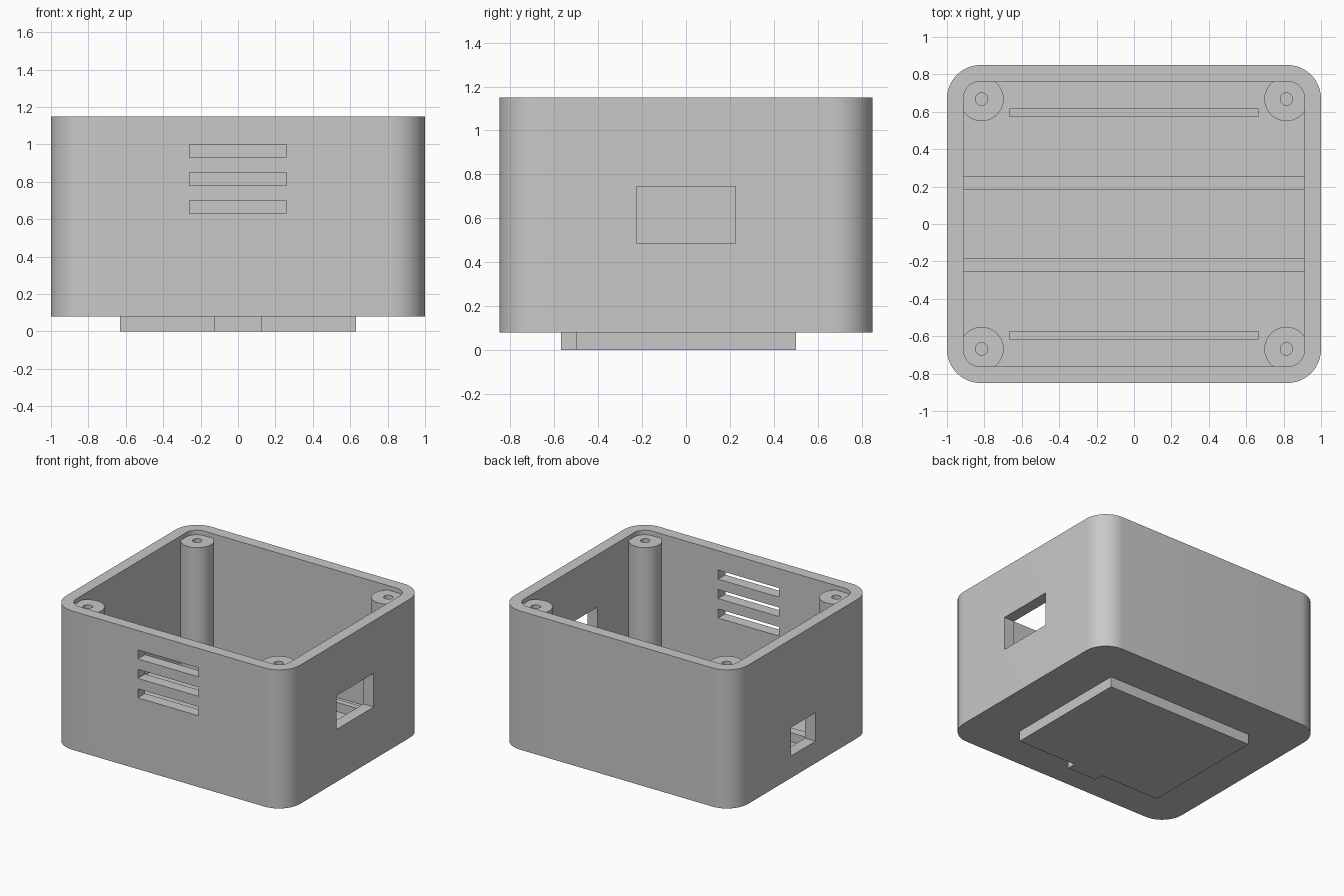
import bpy, bmesh, math
from mathutils import Vector

old = bpy.data.objects.get("Cube")
if old:
    bpy.data.objects.remove(old, do_unlink=True)

# Single plastic colour
grey = bpy.data.materials.new("grey plastic")
grey.use_nodes = True
COLOUR = (0.58, 0.58, 0.58, 1)
grey.diffuse_color = COLOUR
grey.node_tree.nodes["Principled BSDF"].inputs["Base Color"].default_value = COLOUR

BASE, FLOOR, RIM = 0.08, 0.17, 1.15


def finish(bm, name):
    bmesh.ops.recalc_face_normals(bm, faces=bm.faces)
    mesh = bpy.data.meshes.new(name)
    bm.to_mesh(mesh)
    bm.free()
    mesh.materials.append(grey)
    obj = bpy.data.objects.new(name, mesh)
    bpy.context.collection.objects.link(obj)
    return obj


def activate(obj):
    bpy.ops.object.select_all(action='DESELECT')
    obj.select_set(True)
    bpy.context.view_layer.objects.active = obj


def smooth(obj):
    activate(obj)
    bpy.ops.object.shade_smooth_by_angle(angle=math.radians(30))


def prism(name, outline, z0, z1):
    bm = bmesh.new()
    face = bm.faces.new([bm.verts.new((x, y, z0)) for x, y in outline])
    top = bmesh.ops.extrude_face_region(bm, geom=[face])["geom"]
    bmesh.ops.translate(bm, vec=(0, 0, z1 - z0),
                        verts=[v for v in top if isinstance(v, bmesh.types.BMVert)])
    return finish(bm, name)


def rounded_rect(hx, hy, r, steps=12):
    points = []
    for quarter, (sx, sy) in enumerate([(1, 1), (-1, 1), (-1, -1), (1, -1)]):
        for i in range(steps + 1):
            a = math.pi / 2 * (quarter + i / steps)
            points.append((sx * (hx - r) + r * math.cos(a), sy * (hy - r) + r * math.sin(a)))
    return points


def block(name, x0, x1, y0, y1, z0, z1):
    return prism(name, [(x0, y0), (x1, y0), (x1, y1), (x0, y1)], z0, z1)


def cut(obj, cutter):
    cutter.hide_render = True
    activate(obj)
    mod = obj.modifiers.new("cut", 'BOOLEAN')
    mod.operation, mod.solver, mod.object = 'DIFFERENCE', 'EXACT', cutter
    bpy.ops.object.modifier_apply(modifier=mod.name)
    bpy.data.objects.remove(cutter, do_unlink=True)


# Open-topped case with rounded corners
case = prism("case_shell", rounded_rect(1, 0.85, 0.18), BASE, RIM)
cut(case, prism("cavity", rounded_rect(0.912, 0.762, 0.09), FLOOR, RIM + 0.2))

# Three front vents, a large port on one side and a small one on the other
for z in (0.63, 0.78, 0.93):
    cut(case, block("vent", -0.26, 0.26, -1, -0.7, z, z + 0.07))
cut(case, block("large_port", 0.8, 1.1, -0.225, 0.225, 0.485, 0.745))
cut(case, block("small_port", -1.1, -0.8, -0.15, 0.15, 0.25, 0.47))
smooth(case)

# Raised foot plate with a front key tab
prism("foot_plate", [(-0.63, -0.5), (-0.125, -0.5), (-0.125, -0.57), (0.125, -0.57),
                     (0.125, -0.5), (0.63, -0.5), (0.63, 0.5), (-0.63, 0.5)], 0, BASE)


# Corner screw posts, turned from a profile with a blind hole
def screw_post(name, x, y, radius=0.118, hole=0.033, top=1.115, depth=0.6):
    profile = [(0, FLOOR), (radius, FLOOR), (radius, top), (hole, top),
               (hole, top - depth), (0, top - depth)]
    bm = bmesh.new()
    verts = [bm.verts.new((x + r, y, z)) for r, z in profile]
    edges = [bm.edges.new(pair) for pair in zip(verts, verts[1:])]
    bmesh.ops.spin(bm, geom=verts + edges, cent=Vector((x, y, 0)), axis=(0, 0, 1),
                   angle=math.tau, steps=40)
    bmesh.ops.remove_doubles(bm, verts=bm.verts, dist=0.0005)
    smooth(finish(bm, name))


for sx, side in ((1, "left"), (-1, "right")):
    for sy, end in ((-1, "front"), (1, "back")):
        screw_post(f"screw_post_{end}_{side}", sx * 0.815, sy * 0.668)

# Floor ribs: a wall-to-wall pair and a shorter outer pair
for s, end in ((-1, "front"), (1, "back")):
    inner = sorted((s * 0.185, s * 0.255))
    outer = sorted((s * 0.572, s * 0.617))
    block(f"long_rib_{end}", -0.912, 0.912, *inner, FLOOR, FLOOR + 0.07)
    block(f"short_rib_{end}", -0.665, 0.665, *outer, FLOOR, FLOOR + 0.07)
